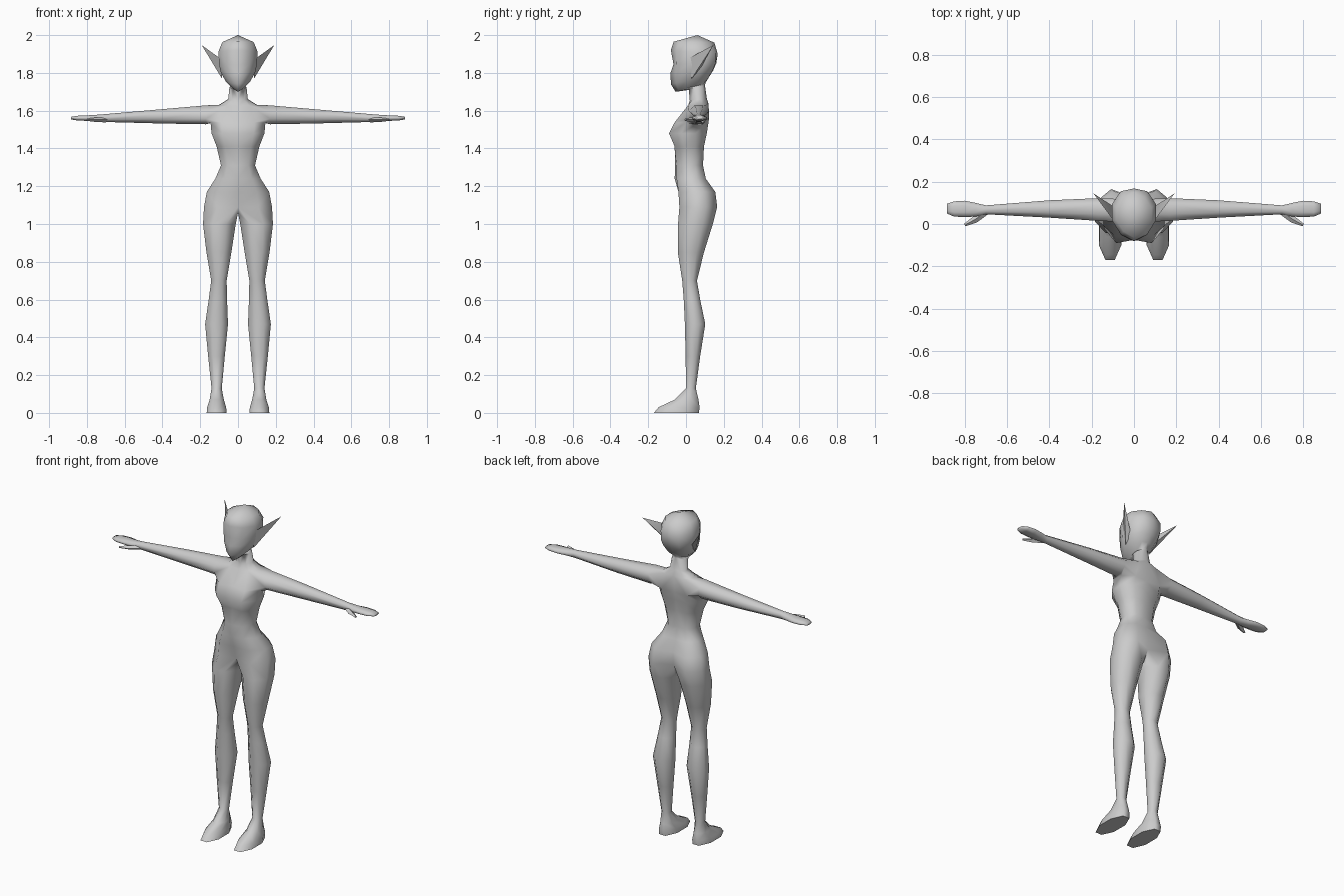
import bpy, bmesh, math

cube = bpy.data.objects.get("Cube")
if cube:
    bpy.data.objects.remove(cube)

grey = bpy.data.materials.new("plain_grey")
grey.use_nodes = True
grey.diffuse_color = (0.6, 0.6, 0.6, 1)
grey.node_tree.nodes["Principled BSDF"].inputs["Base Color"].default_value = (0.6, 0.6, 0.6, 1)


def bridge(bm, a, b, closed=True, skip=()):
    """Join two rows of vertices with quads."""
    n = len(a)
    for i in range(n if closed else n - 1):
        if i not in skip:
            j = (i + 1) % n
            bm.faces.new((a[i], a[j], b[j], b[i]))


def torso_row(bm, zf, zb, hw, fc, fq, bq, bc):
    """Half ring from front centre round the left side to back centre."""
    ys = (fc, fq, fq + (bq - fq) * 0.33, fq + (bq - fq) * 0.7, bq, bc)
    xs = (0, 0.6, 1, 1, 0.6, 0)
    return [bm.verts.new((hw * x, y, zf + (zb - zf) * i / 5))
            for i, (x, y) in enumerate(zip(xs, ys))]


def octagon(lo_u, hi_u, lo_v, hi_v, start):
    """Eight points fitted to a box, counted from a start angle."""
    r = math.cos(math.pi / 8)
    for k in range(8):
        a = math.radians(start + 45 * k)
        yield ((lo_u + hi_u) / 2 + (hi_u - lo_u) / 2 * math.cos(a) / r,
               (lo_v + hi_v) / 2 + (hi_v - lo_v) / 2 * math.sin(a) / r)


def finish(name, bm, angle):
    """Make a mirrored, smooth object from one half."""
    bmesh.ops.recalc_face_normals(bm, faces=bm.faces)
    mesh = bpy.data.meshes.new(name)
    bm.to_mesh(mesh)
    bm.free()
    mesh.materials.append(grey)
    ob = bpy.data.objects.new(name, mesh)
    bpy.context.collection.objects.link(ob)
    mirror = ob.modifiers.new("mirror", "MIRROR")
    mirror.use_clip = True
    bpy.ops.object.select_all(action="DESELECT")
    ob.select_set(True)
    bpy.context.view_layer.objects.active = ob
    bpy.ops.object.shade_smooth_by_angle(angle=math.radians(angle))
    return ob


body = bmesh.new()

# Torso, neck and head: front z, back z, half width, then four depths
rows = [torso_row(body, *r) for r in (
    (1.09, 1.09, .18, -.02, -.035, .165, .12),
    (1.17, 1.17, .165, -.04, -.04, .155, .125),
    (1.24, 1.24, .12, -.06, -.05, .105, .10),
    (1.31, 1.31, .09, -.058, -.05, .09, .085),
    (1.41, 1.41, .113, -.055, -.06, .095, .09),
    (1.48, 1.48, .14, -.075, -.09, .11, .10),
    (1.54, 1.53, .145, -.045, -.06, .118, .11),
    (1.625, 1.635, .10, .01, .01, .118, .12),
    (1.655, 1.665, .052, .02, .03, .10, .11),
    (1.71, 1.735, .045, .015, .025, .09, .10),
    (1.70, 1.75, .03, -.055, -.04, .09, .105),
    (1.74, 1.775, .065, -.08, -.055, .115, .12),
    (1.80, 1.815, .092, -.082, -.055, .14, .145),
    (1.845, 1.85, .10, -.066, -.052, .155, .16),
    (1.92, 1.90, .104, -.08, -.05, .155, .168),
    (1.965, 1.96, .083, -.065, -.035, .125, .15))]
SHOULDER = 6
for i in range(len(rows) - 1):
    bridge(body, rows[i], rows[i + 1], closed=False,
           skip=(1, 2, 3) if i == SHOULDER else ())
crown = body.verts.new((0, .06, 2.0))
for a, b in zip(rows[-1], rows[-1][1:]):
    body.faces.new((a, b, crown))

# Leg and foot, growing from the hip row and two crotch points
ring = rows[0] + [body.verts.new((0, y, 1.06)) for y in (.085, .025)]
for z, x0, x1, y0, y1 in (
        (1.0, .012, .185, -.042, .142),
        (.85, .035, .167, -.043, .095),
        (.70, .06, .142, -.02, .058),
        (.60, .058, .155, -.012, .075),
        (.47, .053, .174, -.006, .102),
        (.30, .07, .158, -.002, .075),
        (.13, .086, .14, 0, .052),
        (.07, .075, .15, -.06, .066),
        (.03, .063, .163, -.145, .072),
        (0, .06, .166, -.17, .068)):
    new = [body.verts.new((x, y, z)) for x, y in octagon(x0, x1, y0, y1, -112.5)]
    bridge(body, ring, new)
    ring = new
body.faces.new(ring)

# Arm and hand, growing from the hole at the shoulder
ring = rows[SHOULDER][1:5] + rows[SHOULDER + 1][4:0:-1]
for x, y0, y1, z0, z1 in (
        (.17, .015, .122, 1.528, 1.628),
        (.40, .03, .112, 1.532, 1.608),
        (.70, .046, .088, 1.54, 1.582),
        (.75, .035, .10, 1.542, 1.578),
        (.80, .033, .11, 1.546, 1.575),
        (.85, .035, .107, 1.548, 1.573),
        (.885, .05, .095, 1.554, 1.567)):
    new = [body.verts.new((x, y, z)) for y, z in octagon(y0, y1, z0, z1, 202.5)]
    bridge(body, ring, new)
    ring = new
body.faces.new(ring)
finish("body", body, 80)

# Thumbs
thumb = bmesh.new()
ring = None
for x, y, w, h in ((.70, .06, .015, .014), (.75, .022, .014, .012), (.80, -.005, .006, .006)):
    new = [thumb.verts.new((x + w * .6 * s, y + w * s, 1.552 + h * t))
           for s, t in ((-1, 0), (0, -1), (1, 0), (0, 1))]
    if ring:
        bridge(thumb, ring, new)
    else:
        thumb.faces.new(new)
    ring = new
thumb.faces.new(ring)
finish("thumbs", thumb, 60)

# Pointed ears
ear = bmesh.new()
base = [ear.verts.new(p) for p in ((.092, .01, 1.875), (.085, .03, 1.77), (.085, .075, 1.82))]
tip = ear.verts.new((.192, .145, 1.947))
ear.faces.new(base)
for i in range(3):
    ear.faces.new((base[i], base[(i + 1) % 3], tip))
finish("ears", ear, 40)
